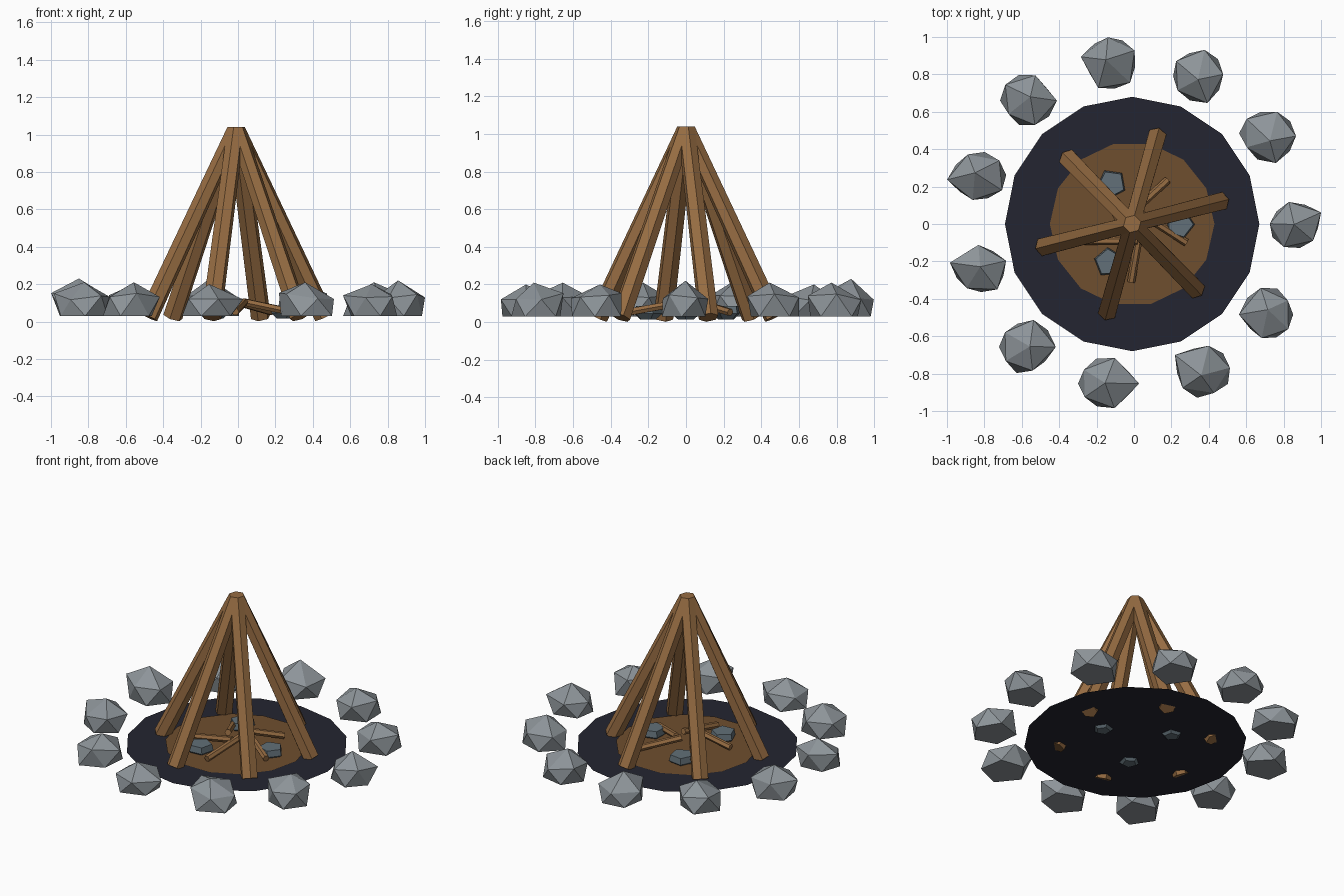
import bpy, bmesh, math, random
from mathutils import Vector

if "Cube" in bpy.data.objects:
    bpy.data.objects.remove(bpy.data.objects["Cube"])

random.seed(4)
TAU = math.tau
CX = -0.01          # hearth centre
GROUND = 0.03       # level of the ash bed


def srgb(r, g, b):
    f = lambda c: c / 12.92 if c <= 0.04045 else ((c + 0.055) / 1.055) ** 2.4
    return [f(v / 255) for v in (r, g, b)] + [1.0]


def material(name, *rgb):
    m = bpy.data.materials.new(name)
    m.diffuse_color = srgb(*rgb)
    m.use_nodes = True
    m.node_tree.nodes["Principled BSDF"].inputs["Base Color"].default_value = m.diffuse_color
    return m


ASH = material("dark ash", 36, 37, 49)
EARTH = material("brown earth", 111, 78, 46)
WOOD = material("wood", 150, 108, 66)
STONE = material("grey stone", 141, 148, 153)
COAL = material("blue grey stone", 98, 112, 120)


def make(name, rings, mat, apex=None):
    """Skin a stack of equal rings, closed with flat caps or an apex."""
    bm = bmesh.new()
    loops = [[bm.verts.new(p) for p in r] for r in rings]
    n = len(loops[0])
    for a, b in zip(loops, loops[1:]):
        for i in range(n):
            j = (i + 1) % n
            if apex is None:
                bm.faces.new((a[i], a[j], b[j], b[i]))
            else:                       # staggered rings make triangles
                bm.faces.new((a[i], a[j], b[i]))
                bm.faces.new((a[j], b[j], b[i]))
    bm.faces.new(loops[0][::-1] if len(loops) > 1 else loops[0])
    if apex is not None:
        tip = bm.verts.new(apex)
        for i in range(n):
            bm.faces.new((loops[-1][i], loops[-1][(i + 1) % n], tip))
    elif len(loops) > 1:
        bm.faces.new(loops[-1])
    if len(loops) > 1:
        bmesh.ops.recalc_face_normals(bm, faces=bm.faces)
    me = bpy.data.meshes.new(name)
    bm.to_mesh(me)
    bm.free()
    me.materials.append(mat)
    ob = bpy.data.objects.new(name, me)
    bpy.context.collection.objects.link(ob)
    return ob


def ring(c, r, n, u=Vector((1, 0, 0)), v=Vector((0, 1, 0)), phase=0.0):
    c = Vector(c)
    return [c + r * (math.cos(phase + TAU * i / n) * u + math.sin(phase + TAU * i / n) * v)
            for i in range(n)]


# Flat discs of ash and earth
make("ash_disc", [ring((CX, 0, GROUND), 0.68, 16)], ASH)
make("earth_disc", [ring((CX, 0, GROUND + 0.004), 0.44, 14)], EARTH)

# Six leaning logs sharing one level hexagonal top
for k in range(6):
    a = math.radians(14.3 + 60 * k)
    out = Vector((math.cos(a), math.sin(a), 0))
    side = Vector((-math.sin(a), math.cos(a), 0))
    foot = Vector((CX, 0, 0.025)) + out * 0.485
    top = Vector((CX, 0, 1.04))
    tilt = side.cross((top - foot).normalized())
    if tilt.dot(out) < 0:
        tilt = -tilt
    make(f"leaning_log_{k + 1}",
         [ring(foot, 0.054, 6, tilt, side), ring(top, 0.048, 6, out, side)], WOOD)

# Kindling sticks: inner end to outer end
for k, (x0, y0, x1, y1) in enumerate([
        (-0.01, 0.06, 0.18, 0.235), (0.03, 0.06, 0.28, -0.10), (0.035, -0.02, -0.015, -0.31),
        (0.02, -0.09, -0.27, -0.09), (-0.06, -0.02, -0.18, 0.22)]):
    p, q = Vector((x0, y0, 0.105)), Vector((x1, y1, 0.052))
    d = (q - p).normalized()
    u = d.cross(Vector((0, 0, 1))).normalized()
    v = u.cross(d)
    make(f"kindling_{k + 1}", [ring(p, 0.021, 6, u, v), ring(q, 0.021, 6, u, v)], WOOD)

# Three flat-topped stones inside the hearth
for k, (x, y) in enumerate([(-0.12, 0.215), (0.245, 0.0), (-0.135, -0.205)]):
    ph = math.radians(118 - 120 * k)
    make(f"inner_stone_{k + 1}",
         [ring((x, y, 0.015), 0.045, 5, phase=ph), ring((x, y, 0.045), 0.08, 5, phase=ph),
          ring((x, y, 0.085), 0.072, 5, phase=ph)], COAL)

# Ring of boulders: centre x, y, half widths, top height, direction of the sharpest corner
BOULDERS = [
    (-.139, .861, .145, .137, .23, 170), (.343, .789, .134, .142, .21, -70),
    (.714, .463, .152, .137, .21, -75), (.863, -.005, .137, .123, .22, 30),
    (.706, -.476, .145, .134, .20, 180), (.366, -.79, .147, .139, .21, 150),
    (-.136, -.85, .163, .134, .20, 0), (-.57, -.655, .152, .142, .21, 0),
    (-.834, -.238, .15, .126, .21, 165), (-.841, .257, .158, .128, .23, 185),
    (-.564, .663, .152, .134, .20, 0)]
for k, (x, y, hx, hy, h, tip) in enumerate(BOULDERS):
    ph = math.radians(tip)
    low = ring((0, 0, GROUND), 0.9, 5, phase=ph - TAU / 10)
    high = ring((0, 0, 0), 0.95, 5, phase=ph)
    for p in low:
        p.xy *= random.uniform(0.9, 1.08)
    for i, p in enumerate(high):
        p.xy *= 1.12 if i == 0 else random.uniform(0.85, 1.02)
        p.z = random.uniform(0.115, 0.155)
    # fit the outline to the wanted width and depth
    for axis, half, c in ((0, hx, x), (1, hy, y)):
        vals = [p[axis] for p in low + high]
        lo, hi = min(vals), max(vals)
        for p in low + high:
            p[axis] = c + half * (2 * (p[axis] - lo) / (hi - lo) - 1)
    apex = Vector((x + random.uniform(-.02, .02), y + random.uniform(-.02, .02), h))
    make(f"boulder_{k + 1}", [low, high], STONE, apex)
